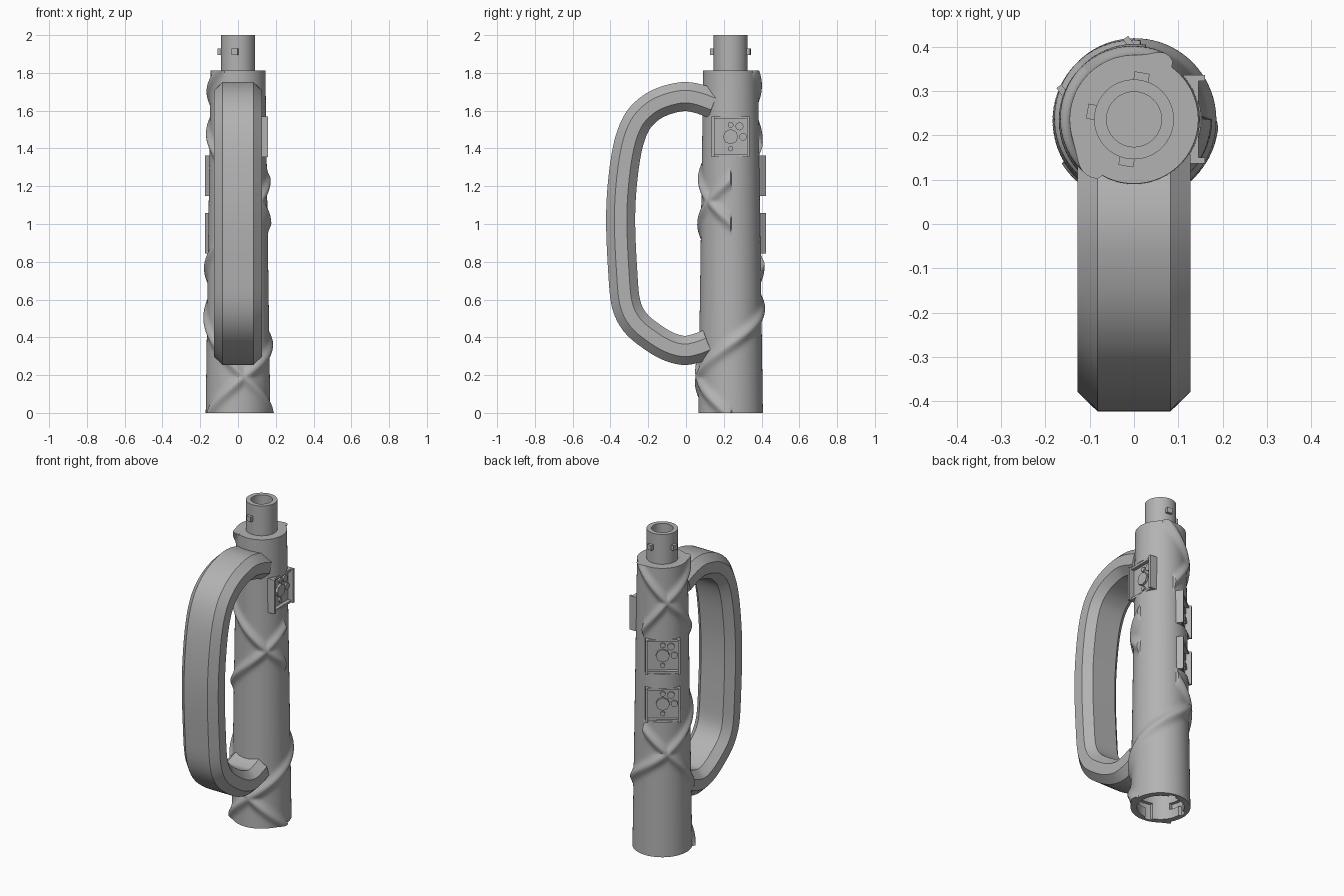
import bpy
import bmesh
from math import sin, cos, pi, radians, degrees, exp
from mathutils import Vector, Matrix

if "Cube" in bpy.data.objects:
    bpy.data.objects.remove(bpy.data.objects["Cube"])

AXIS_Y = 0.236          # the tube stands behind the handle
TUBE_TOP = 1.812
SEGMENTS = 160

grey = bpy.data.materials.new("plain grey")
grey.use_nodes = True
grey.diffuse_color = (0.45, 0.45, 0.45, 1)
grey.node_tree.nodes["Principled BSDF"].inputs["Base Color"].default_value = grey.diffuse_color


def finish(name, bm, angle=35):
    bmesh.ops.recalc_face_normals(bm, faces=bm.faces)
    mesh = bpy.data.meshes.new(name)
    bm.to_mesh(mesh)
    bm.free()
    obj = bpy.data.objects.new(name, mesh)
    bpy.context.collection.objects.link(obj)
    mesh.materials.append(grey)
    bpy.ops.object.select_all(action="DESELECT")
    obj.select_set(True)
    bpy.context.view_layer.objects.active = obj
    bpy.ops.object.shade_smooth_by_angle(angle=radians(angle))
    return obj


def skin(bm, rings, cap_start=False, cap_end=False):
    """Bridge successive closed loops of points."""
    loops = [[bm.verts.new(p) for p in ring] for ring in rings]
    for a, b in zip(loops, loops[1:]):
        n = len(a)
        for i in range(n):
            j = (i + 1) % n
            bm.faces.new((a[i], a[j], b[j], b[i]))
    if cap_start:
        bm.faces.new(loops[0])
    if cap_end:
        bm.faces.new(loops[-1])


def circle(z, radius, n=SEGMENTS):
    """Ring around the tube axis; radius is a number or a function of azimuth."""
    points = []
    for i in range(n):
        a = 360 * i / n
        r = radius(a) if callable(radius) else radius
        points.append((r * cos(radians(a)), AXIS_Y + r * sin(radians(a)), z))
    return points


def wrap(a):
    return (a + 180) % 360 - 180


# Raised vines: runs of (azimuth, height) winding both ways round the tube
VINES = [
    [(-150, 0), (-80, 0.19), (135, 0.65), (315, 1.12), (362, 1.24)],
    [(440, 1.41), (495, 1.6), (600, 1.84)],
    [(0, -0.02), (-80, 0.19), (-225, 0.65), (-275, 0.79)],
    [(-358, 1.0), (-405, 1.12), (-585, 1.6), (-665, 1.84)],
]
# Framed sockets: azimuth and height of centre
SOCKETS = [(0, 1.462), (126, 1.255), (126, 0.95)]
SEAT = 0.12


def vine_height(a, z):
    best = 0
    for run in VINES:
        for (a0, z0), (a1, z1) in zip(run, run[1:]):
            for turn in range(-2, 3):
                t = (a + 360 * turn - a0) / (a1 - a0)
                if 0 <= t <= 1:
                    d = (z - z0 - t * (z1 - z0)) * 0.73
                    best = max(best, exp(-(d / 0.026) ** 2))
    return 0.02 * best


def tube_radius(a, z):
    r = 0.171 - 0.026 * z / TUBE_TOP + vine_height(a, z)
    for az, mid in SOCKETS:
        off = wrap(a - az)
        if abs(z - mid) < 0.1 and abs(off) < 60:
            r = min(r, SEAT / cos(radians(off)))
    return r


# Bayonet channels inside the foot of the tube
LUGS = (80, 170, 260)


def foot_radius(a, z):
    for lug in LUGS:
        off = wrap(a - lug)
        if abs(off) < 10 or (0.06 < z < 0.1 and -10 < off < 35):
            return 0.153
    return 0.135


# Tube: bored foot, outer wall with vines, flat top
bm = bmesh.new()
rings = [circle(0.3, 0.002), circle(0.3, 0.135), circle(0.102, 0.135)]
for z in (0.1, 0.099, 0.061, 0.059, 0.0):
    rings.append(circle(z, lambda a: foot_radius(a, z)))
ROWS = 180
for k in range(ROWS + 1):
    z = TUBE_TOP * k / ROWS
    rings.append(circle(z, lambda a: tube_radius(a, z)))
rings.append(circle(TUBE_TOP, 0.075))
skin(bm, rings, cap_start=True)
finish("tube", bm, 40)

# Neck with a blind bore
bm = bmesh.new()
neck = [(1.80, 0.09), (2.0, 0.09), (2.0, 0.062), (1.7, 0.062)]
skin(bm, [circle(z, r, 64) for z, r in neck], cap_end=True)
finish("neck", bm)


def add_box(bm, low, high, frame):
    low, high = Vector(low), Vector(high)
    place = Matrix.Translation((low + high) / 2) @ Matrix.Diagonal((*(high - low), 1))
    bmesh.ops.create_cube(bm, size=1, matrix=frame @ place)


def add_disc(bm, u, v, radius, top, sides, frame):
    depth = top - SEAT
    place = Matrix.Translation((SEAT + depth / 2, u, v)) @ Matrix.Rotation(pi / 2, 4, "Y")
    bmesh.ops.create_cone(bm, cap_ends=True, segments=sides, radius1=radius,
                          radius2=radius, depth=depth, matrix=frame @ place)


def outward(azimuth, z):
    """Frame with x pointing away from the tube axis."""
    return Matrix.Translation((0, AXIS_Y, z)) @ Matrix.Rotation(radians(azimuth), 4, "Z")


# Locking lugs on the neck
bm = bmesh.new()
for lug in LUGS:
    add_box(bm, (0.08, -0.017, -0.016), (0.107, 0.017, 0.016), outward(lug, 1.912))
finish("neck_lugs", bm)

# Framed sockets with round contacts
W, H, RIM = 0.1, 0.107, 0.014
for number, (azimuth, z) in enumerate(SOCKETS, 1):
    frame = outward(azimuth, z)
    bm = bmesh.new()
    add_box(bm, (0.09, -W, -H), (SEAT + 0.004, W, H), frame)
    for side in (-1, 1):
        u0, u1 = sorted((side * W, side * (W - RIM)))
        add_box(bm, (0.105, u0, -H), (0.16, u1, H), frame)
        v0, v1 = sorted((side * H, side * (H - RIM)))
        add_box(bm, (0.105, -W, v0), (0.146, W, v1), frame)
    finish(f"socket_frame_{number}", bm)
    bm = bmesh.new()
    add_disc(bm, 0, 0, 0.04, 0.138, 8, frame)
    for u, v, radius in ((0.047, 0.055, 0.021), (0.066, 0, 0.02),
                         (0, -0.063, 0.014), (0, 0.063, 0.015)):
        add_disc(bm, u, v, radius, 0.134, 20, frame)
    finish(f"socket_contacts_{number}", bm)

# Handle: chamfered bar swept along a loop, given as (y, z)
PATH = [(0.145, 1.635), (0.06, 1.665), (-0.02, 1.674), (-0.12, 1.65), (-0.2, 1.605),
        (-0.265, 1.53), (-0.31, 1.4), (-0.338, 1.2), (-0.346, 1.0), (-0.335, 0.75),
        (-0.318, 0.58), (-0.27, 0.48), (-0.19, 0.41), (-0.1, 0.355),
        (-0.015, 0.331), (0.055, 0.342), (0.118, 0.365)]
SECTION = [(-0.127, -0.033), (-0.082, -0.077), (0.082, -0.077), (0.127, -0.033),
           (0.127, 0.033), (0.082, 0.077), (-0.082, 0.077), (-0.127, 0.033)]
pts = [Vector((0, y, z)) for y, z in PATH]
pts = [2 * pts[0] - pts[1]] + pts + [2 * pts[-1] - pts[-2]]
smooth = []
for p, q, r, s in zip(pts, pts[1:], pts[2:], pts[3:]):
    for k in range(4):
        t = k / 4
        smooth.append((2 * q + (r - p) * t + (2 * p - 5 * q + 4 * r - s) * t ** 2
                       + (3 * q - p - 3 * r + s) * t ** 3) / 2)
smooth.append(pts[-2])
rings = []
for i, p in enumerate(smooth):
    along = (smooth[min(i + 1, len(smooth) - 1)] - smooth[max(i - 1, 0)]).normalized()
    across = Vector((0, -along.z, along.y))
    rings.append([p + Vector((x, 0, 0)) + across * d for x, d in SECTION])
bm = bmesh.new()
skin(bm, rings, cap_start=True, cap_end=True)
finish("handle", bm, 30)
